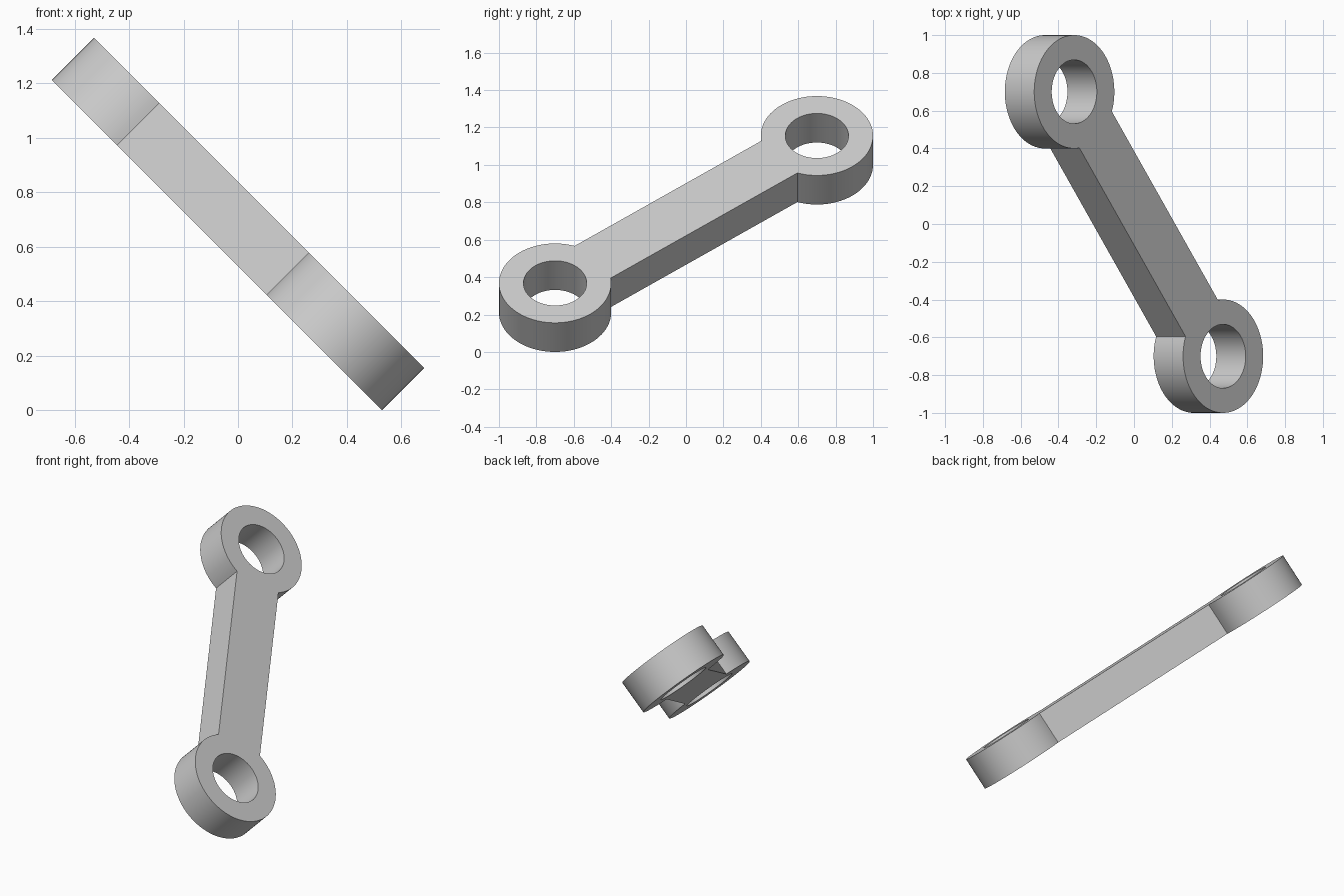
import bpy
import bmesh
from math import asin, cos, pi, sin
from mathutils import Matrix, Vector

cube = bpy.data.objects.get("Cube")
if cube:
    bpy.data.objects.remove(cube, do_unlink=True)

EYE_RADIUS, HOLE_RADIUS = 0.3, 0.169
BAR_HALF, THICKNESS = 0.155, 0.22
LOW_EYE = Vector((0.394, -0.7, -0.394))   # eye centre relative to the middle
REACH = LOW_EYE.length
SEGMENTS = 72

grey = bpy.data.materials.new("light_grey")
grey.use_nodes = True
colour = (0.6, 0.6, 0.6, 1)
grey.diffuse_color = colour
grey.node_tree.nodes["Principled BSDF"].inputs["Base Color"].default_value = colour


def arc(centre, radius, start, sweep, count):
    return [(centre + radius * cos(start + sweep * i / count),
             radius * sin(start + sweep * i / count)) for i in range(count + 1)]


def add_loop(bm, points):
    verts = [bm.verts.new((x, y, -THICKNESS / 2)) for x, y in points]
    for a, b in zip(verts, verts[1:] + verts[:1]):
        bm.edges.new((a, b))


# Outline: two round eyes joined by a straight bar, with a hole in each eye
bm = bmesh.new()
neck = asin(BAR_HALF / EYE_RADIUS)
sweep = 2 * (pi - neck)
add_loop(bm, arc(REACH, EYE_RADIUS, neck - pi, sweep, SEGMENTS)
         + arc(-REACH, EYE_RADIUS, neck, sweep, SEGMENTS))
for centre in (-REACH, REACH):
    add_loop(bm, arc(centre, HOLE_RADIUS, 0, 2 * pi, SEGMENTS)[:-1])
bmesh.ops.triangle_fill(bm, edges=bm.edges[:], use_beauty=True)

# Thickness
extruded = bmesh.ops.extrude_face_region(bm, geom=bm.faces[:], use_keep_orig=True)
top = [v for v in extruded["geom"] if isinstance(v, bmesh.types.BMVert)]
bmesh.ops.translate(bm, verts=top, vec=(0, 0, THICKNESS))
bmesh.ops.recalc_face_normals(bm, faces=bm.faces[:])

mesh = bpy.data.meshes.new("connecting_link")
bm.to_mesh(mesh)
bm.free()
mesh.materials.append(grey)
link = bpy.data.objects.new("connecting_link", mesh)
bpy.context.collection.objects.link(link)

# Tilt the flat link so that its face looks up and to the left
along = LOW_EYE.normalized()
normal = Vector((1, 0, 1)).normalized()
tilt = Matrix((along, normal.cross(along), normal)).transposed().to_4x4()
link.matrix_world = Matrix.Translation((0, 0, 0.684)) @ tilt

bpy.ops.object.select_all(action='DESELECT')
link.select_set(True)
bpy.context.view_layer.objects.active = link
bpy.ops.object.shade_smooth_by_angle(angle=pi / 6)
